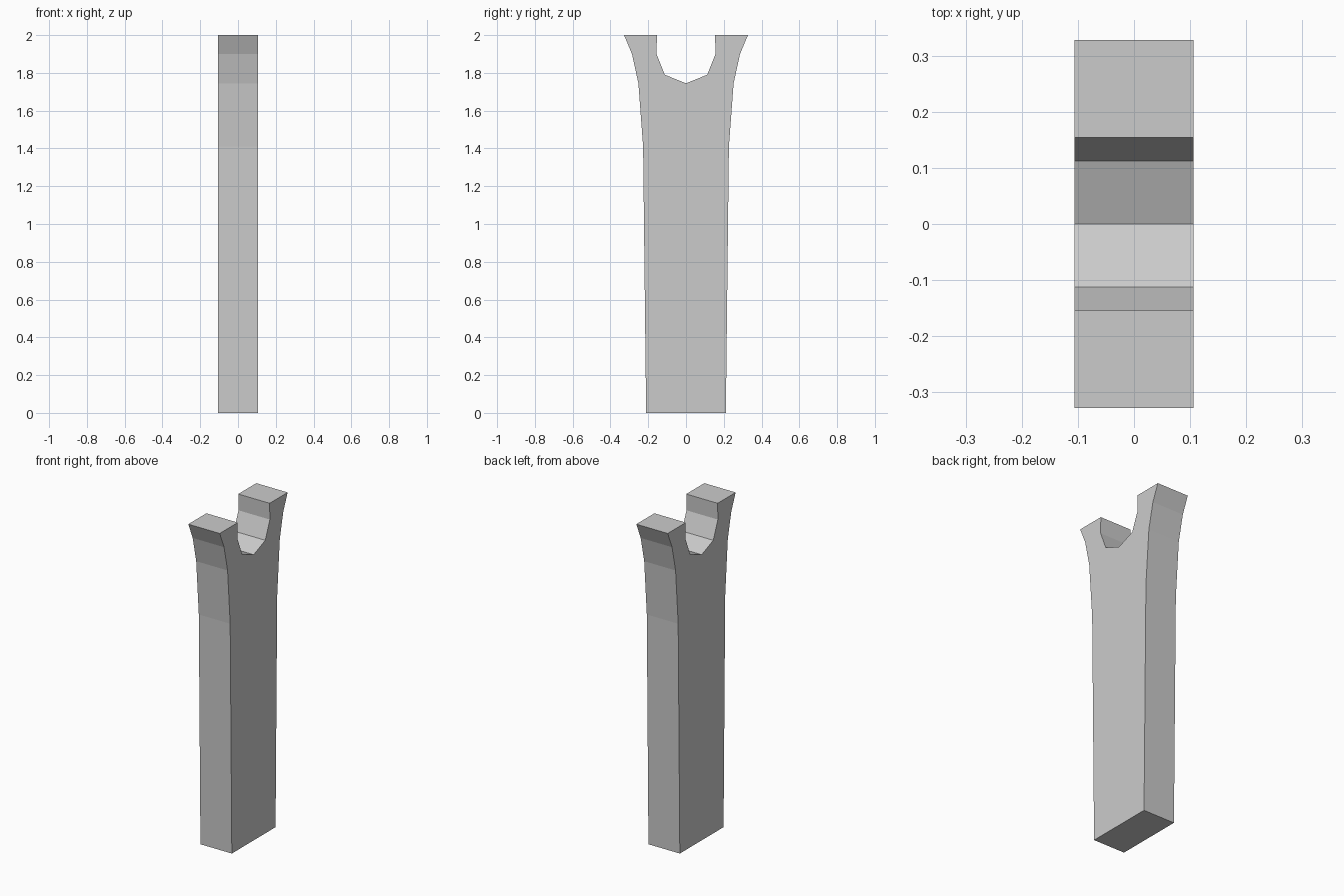
import bpy, bmesh

if "Cube" in bpy.data.objects:
    bpy.data.objects.remove(bpy.data.objects["Cube"])

HALF_THICKNESS = 0.106

# Half profile (y, z): bottom corner, up the flared side, over the prong, into the notch
half = [(0.211, 0), (0.227, 1.41), (0.252, 1.745), (0.286, 1.9), (0.328, 2.0),
        (0.154, 2.0), (0.156, 1.9), (0.112, 1.79)]
notch_bottom = [(0, 1.745)]
profile = half + notch_bottom + [(-y, z) for y, z in reversed(half)]

# Forked post: extrude the profile along x
bm = bmesh.new()
face = bm.faces.new([bm.verts.new((-HALF_THICKNESS, y, z)) for y, z in profile])
result = bmesh.ops.extrude_face_region(bm, geom=[face], use_keep_orig=True)
moved = [g for g in result["geom"] if isinstance(g, bmesh.types.BMVert)]
bmesh.ops.translate(bm, verts=moved, vec=(2 * HALF_THICKNESS, 0, 0))
bmesh.ops.recalc_face_normals(bm, faces=bm.faces)

mesh = bpy.data.meshes.new("forked_post")
bm.to_mesh(mesh)
bm.free()
post = bpy.data.objects.new("forked_post", mesh)
bpy.context.collection.objects.link(post)
